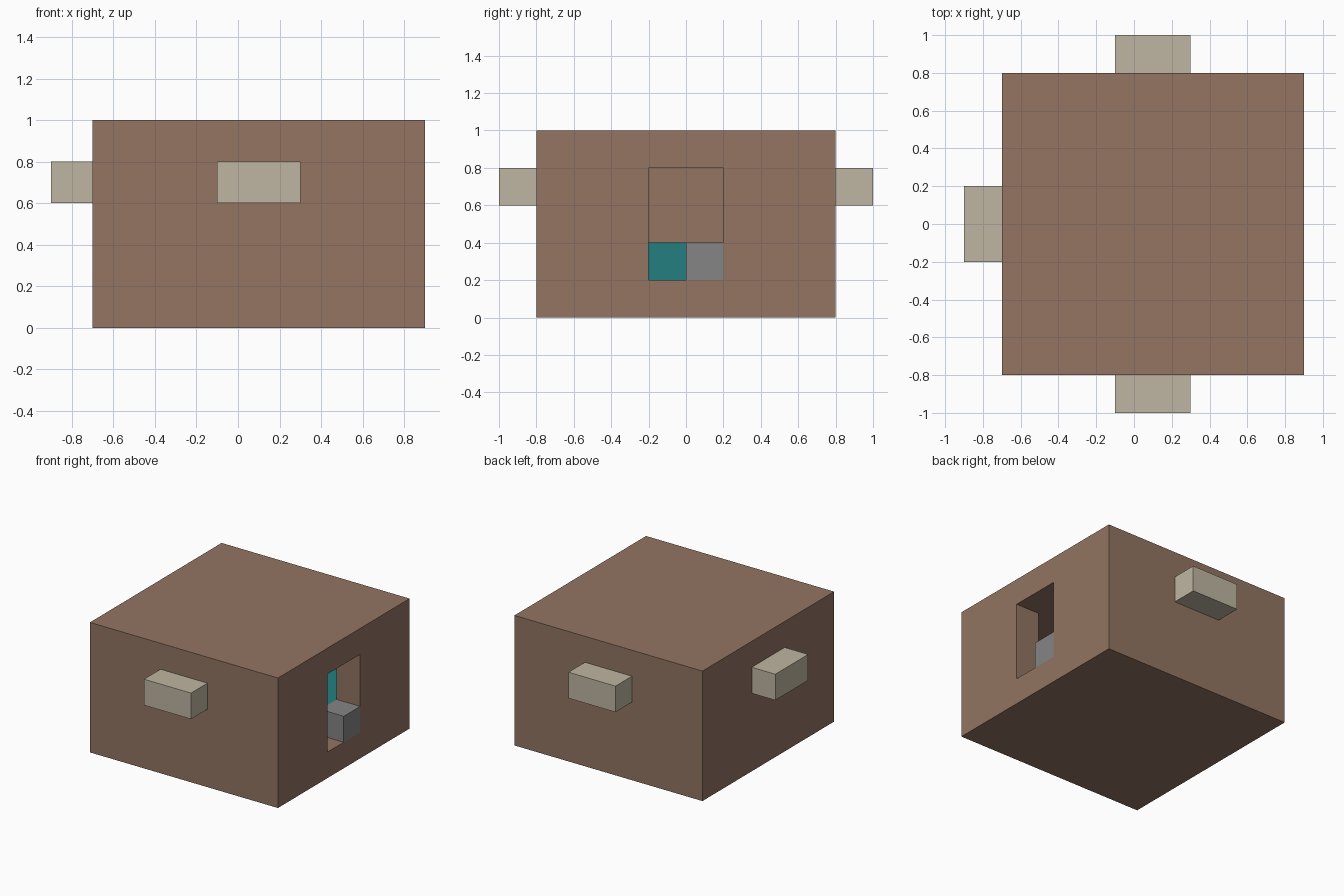
import bpy
import bmesh

cube = bpy.data.objects.get("Cube")
if cube:
    bpy.data.objects.remove(cube, do_unlink=True)


def linear(channel):
    c = channel / 255
    return c / 12.92 if c <= 0.04045 else ((c + 0.055) / 1.055) ** 2.4


def make_material(name, *rgb):
    mat = bpy.data.materials.new(name)
    mat.use_nodes = True
    color = tuple(linear(c) for c in rgb) + (1.0,)
    mat.diffuse_color = color
    mat.node_tree.nodes["Principled BSDF"].inputs["Base Color"].default_value = color
    return mat


brown = make_material("clay brown", 147, 117, 98)
beige = make_material("pale beige", 191, 182, 162)
grey = make_material("stone grey", 133, 133, 133)
teal = make_material("teal", 35, 127, 128)


def prism(name, plan, z0, z1, mat):
    """Extrude a plan outline (counter-clockwise) from z0 up to z1."""
    bm = bmesh.new()
    base = bm.faces.new([bm.verts.new((x, y, z0)) for x, y in plan])
    top = bmesh.ops.extrude_face_region(bm, geom=[base])
    verts = [v for v in top["geom"] if isinstance(v, bmesh.types.BMVert)]
    bmesh.ops.translate(bm, verts=verts, vec=(0, 0, z1 - z0))
    bmesh.ops.recalc_face_normals(bm, faces=bm.faces)
    mesh = bpy.data.meshes.new(name)
    bm.to_mesh(mesh)
    bm.free()
    mesh.materials.append(mat)
    obj = bpy.data.objects.new(name, mesh)
    bpy.context.collection.objects.link(obj)
    return obj


def box(name, x0, x1, y0, y1, z0, z1, mat):
    return prism(name, [(x0, y0), (x1, y0), (x1, y1), (x0, y1)], z0, z1, mat)


# House shell, hollowed by a room with a doorway through the right-hand wall
house = box("house_shell", -0.7, 0.9, -0.8, 0.8, 0, 1, brown)
room_plan = [(-0.5, -0.6), (0.7, -0.6), (0.7, -0.2), (1.1, -0.2),
             (1.1, 0.2), (0.7, 0.2), (0.7, 0.6), (-0.5, 0.6)]
cutter = prism("room_cutter", room_plan, 0.2, 0.8, brown)
cutter.hide_render = True
hollow = house.modifiers.new("hollow", "BOOLEAN")
hollow.operation = "DIFFERENCE"
hollow.solver = "EXACT"
hollow.object = cutter

# Bake the hollow and drop the cutter
bpy.context.view_layer.update()
baked = bpy.data.meshes.new_from_object(
    house.evaluated_get(bpy.context.evaluated_depsgraph_get()))
house.modifiers.clear()
house.data = baked
bpy.data.objects.remove(cutter, do_unlink=True)

# Raised floor layer inside, and the step in the doorway
box("inner_floor", -0.5, 0.7, -0.6, 0.6, 0.2, 0.4, teal)
box("door_step", 0.7, 0.9, 0, 0.2, 0.2, 0.4, grey)

# Protruding blocks on the three closed walls
for name, side in (("front_block", -1), ("back_block", 1)):
    y0, y1 = sorted((side * 0.8, side * 1.0))
    box(name, -0.1, 0.3, y0, y1, 0.6, 0.8, beige)
box("side_block", -0.9, -0.7, -0.2, 0.2, 0.6, 0.8, beige)
